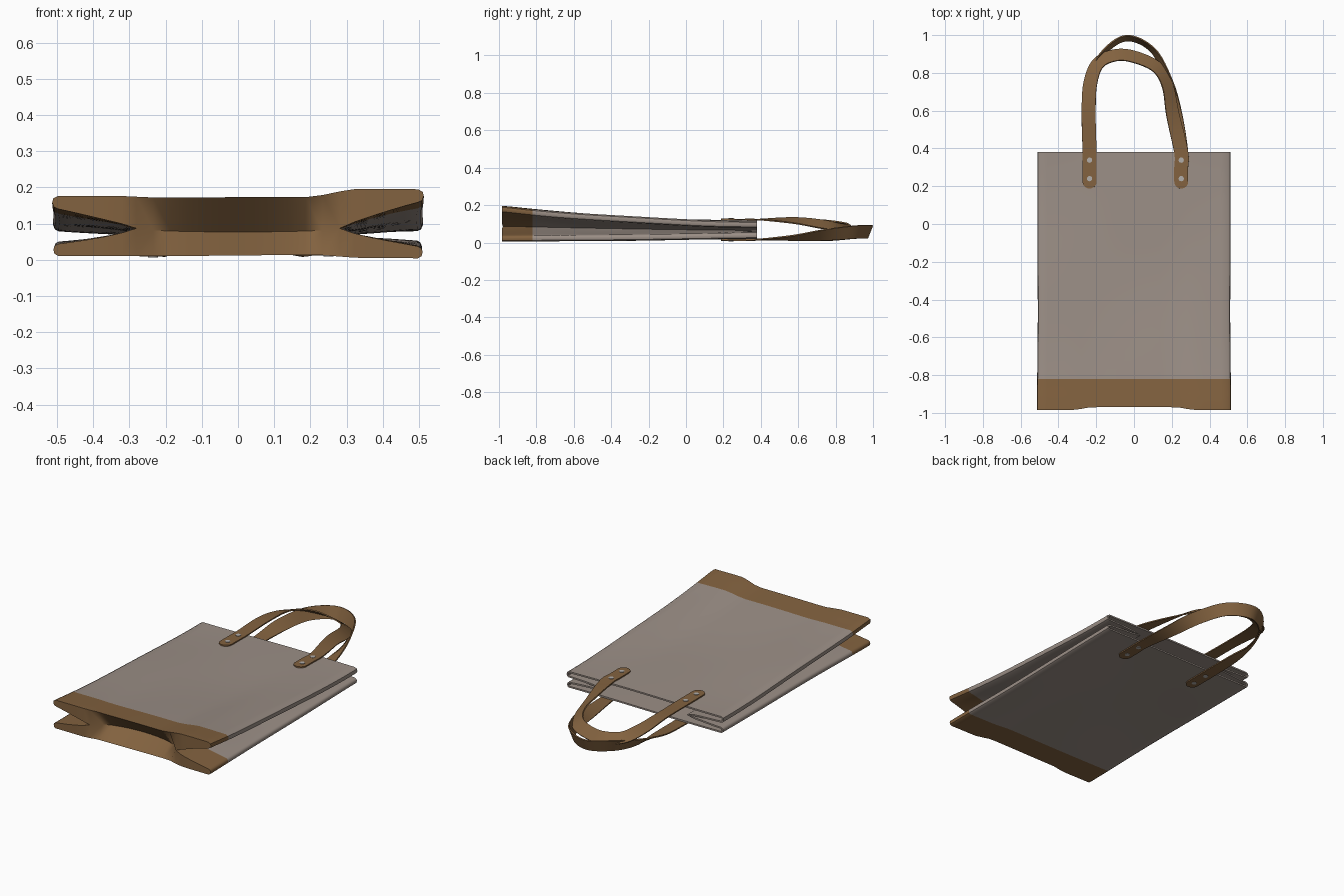
import bpy, bmesh, math
from mathutils import Vector

if "Cube" in bpy.data.objects:
    bpy.data.objects.remove(bpy.data.objects["Cube"])


def material(name, rgb):
    m = bpy.data.materials.new(name)
    m.diffuse_color = (*rgb, 1)
    m.use_nodes = True
    m.node_tree.nodes["Principled BSDF"].inputs["Base Color"].default_value = m.diffuse_color
    return m


CANVAS = material("grey canvas", (0.33, 0.275, 0.24))
LEATHER = material("brown leather", (0.225, 0.122, 0.05))
METAL = material("rivet metal", (0.45, 0.43, 0.41))

Y_MOUTH, Y_BAND, Y_BASE, CREASE = 0.38, -0.82, -0.97, 0.28


def ease(t):
    t = max(0, min(1, t))
    return t * t * (3 - 2 * t)


def along(y):
    return max(0, min(1, (Y_MOUTH - y) / (Y_MOUTH - Y_BASE)))


# Heights of the upper and lower panels, with soft creasing
def z_top(x, y):
    t = along(y)
    lift = 0.024 * ease((x - 0.18) / 0.16) + 0.006 * ease((-x - 0.2) / 0.15)
    return 0.117 + 0.055 * t ** 1.8 + lift * t * t + 0.003 * math.sin(6 * x + 1) * math.sin(6 * y)


def z_low(x, y):
    t = along(y)
    return 0.019 - 0.007 * t - 0.009 * ease((x - 0.2) / 0.15) * t + 0.002 * math.sin(5 * x) * math.sin(5 * y)


def finish(bm, name, mats):
    bmesh.ops.recalc_face_normals(bm, faces=bm.faces[:])
    me = bpy.data.meshes.new(name)
    bm.to_mesh(me)
    bm.free()
    for m in mats:
        me.materials.append(m)
    ob = bpy.data.objects.new(name, me)
    bpy.context.collection.objects.link(ob)
    return ob


def activate(ob):
    bpy.ops.object.select_all(action='DESELECT')
    ob.select_set(True)
    bpy.context.view_layer.objects.active = ob


def smooth(ob, deg=40):
    activate(ob)
    bpy.ops.object.shade_smooth_by_angle(angle=math.radians(deg))


# Bag body: lofted sections with sides folded inward, open at the mouth
OUT = [0.28, 0.32, 0.37, 0.42, 0.46, 0.495]
INNER = [-CREASE + 2 * CREASE * i / 12 for i in range(1, 12)]
XS = [-x for x in reversed(OUT)] + INNER + OUT


def crease_z(y):
    return 0.065 + 0.022 * along(y) ** 1.5


def fold_z(x, y, upper):
    """Height of a folded side layer, from inner crease to outer edge."""
    u = ((abs(x) - CREASE) / (0.495 - CREASE)) ** 0.8
    edge = z_top(x, y) - 0.036 if upper else z_low(x, y) + 0.033
    ripple = 0.002 * math.sin(11 * y + 9 * x) * math.sin(math.pi * min(u, 1))
    return crease_z(y) * (1 - u) + edge * u + ripple


def section(y):
    def side(s):
        pts = [(s * .508, z_top(s * .5, y) - .007), (s * .511, z_top(s * .5, y) - .019),
               (s * .506, z_top(s * .5, y) - .031)]
        pts += [(s * x, fold_z(s * x, y, True)) for x in reversed(OUT)]
        pts += [(s * x, fold_z(s * x, y, False)) for x in OUT[1:]]
        pts += [(s * .504, z_low(s * .5, y) + .028), (s * .508, z_low(s * .5, y) + .018),
                (s * .505, z_low(s * .5, y) + .006)]
        return pts
    loop = [(x, z_top(x, y)) for x in XS] + side(1)
    loop += [(x, z_low(x, y)) for x in reversed(XS)] + side(-1)[::-1]
    return loop


bm = bmesh.new()
ys = [Y_MOUTH + (Y_BAND - Y_MOUTH) * i / 24 for i in range(25)] + [-0.86, -0.90, -0.94, Y_BASE]
rings = []
for y in ys:
    wob = 1 + 0.005 * math.sin(6 * y + 1) * along(y)
    ring = []
    for x, z in section(y):
        yy = y - (0.014 * ease((abs(x) - 0.22) / 0.1) if y == Y_BASE else 0)
        ring.append(bm.verts.new((x * wob, yy, z)))
    rings.append(ring)
n = len(rings[0])
for a, b in zip(rings, rings[1:]):
    for i in range(n):
        bm.faces.new((a[i], a[(i + 1) % n], b[(i + 1) % n], b[i]))

# Base: tucked inward along a central crease
end, nx, no = rings[-1], len(XS), len(OUT)
ns = 6 + 2 * no - 1
top, right = end[:nx], end[nx:nx + ns]
low = end[nx + ns:2 * nx + ns][::-1]
left = end[2 * nx + ns:][::-1]
upper_r, lower_r = right[3:3 + no][::-1], right[2 + no:2 + 2 * no]
upper_l, lower_l = left[3:3 + no], left[2 + no:2 + 2 * no][::-1]
mid = []
for x in INNER:
    k = 1 - (abs(x) / CREASE) ** 2
    mid.append(bm.verts.new((x, Y_BASE + 0.10 * k ** 0.6, 0.087 - 0.010 * k ** 0.5)))
for row, inner in ((top, upper_l + mid + upper_r), (low, lower_l + mid + lower_r)):
    for i in range(nx - 1):
        bm.faces.new((row[i], row[i + 1], inner[i + 1], inner[i]))
for s, t_i, in ((right, -1), (left, 0)):
    bm.faces.new([top[t_i]] + s[:4])
    bm.faces.new(s[-4:] + [low[t_i]])
for f in bm.faces:
    f.material_index = 1 if f.calc_center_median().y < Y_BAND else 0
bag = finish(bm, "bag_body", [CANVAS, LEATHER])
sol = bag.modifiers.new("cloth thickness", 'SOLIDIFY')
sol.thickness, sol.offset = 0.009, -1
activate(bag)
bpy.ops.object.modifier_apply(modifier=sol.name)
smooth(bag)


# Handles: flat straps that twist along a curved path
def spline(p, steps=8):
    out = []
    for i in range(len(p) - 1):
        a, b, c, d = p[max(i - 1, 0)], p[i], p[i + 1], p[min(i + 2, len(p) - 1)]
        for k in range(steps):
            t = k / steps
            out.append([0.5 * (2 * q + (r - o) * t + (2 * o - 5 * q + 4 * r - s) * t * t
                               + (3 * q - o - 3 * r + s) * t ** 3) for o, q, r, s in zip(a, b, c, d)])
    return out + [list(p[-1])]


def strap(name, pts, width=0.074, thick=0.007):
    path = spline(pts)
    pos = [Vector(p[:3]) for p in path]
    dist = [0]
    for a, b in zip(pos, pos[1:]):
        dist.append(dist[-1] + (b - a).length)
    bm = bmesh.new()
    rows = []
    for i, p in enumerate(pos):
        t = (pos[min(i + 1, len(pos) - 1)] - pos[max(i - 1, 0)]).normalized()
        out = Vector((-t.y, t.x, 0)).normalized()
        r = math.radians(path[i][3])
        w = out * math.cos(r) + Vector((0, 0, 1)) * math.sin(r)
        w = (w - t * w.dot(t)).normalized()
        nrm = t.cross(w)
        d = min(dist[i], dist[-1] - dist[i], 0.036) / 0.036
        h = width / 2 * max(0.2, math.sqrt(max(0, 1 - (1 - d) ** 2)))
        rows.append([bm.verts.new(p + w * h * a + nrm * thick / 2 * b)
                     for a, b in ((-1, -1), (1, -1), (1, 1), (-1, 1))])
    for a, b in zip(rows, rows[1:]):
        for i in range(4):
            bm.faces.new((a[i], a[(i + 1) % 4], b[(i + 1) % 4], b[i]))
    bm.faces.new(rows[0])
    bm.faces.new(rows[-1])
    smooth(finish(bm, name, [LEATHER]))


def tab(x, surf, off):
    return [(x, y, surf(x, y) + off, 0) for y in (0.188, 0.226, 0.30, 0.38)]


LX, RX = -0.235, 0.25
strap("upper_handle", tab(LX, z_top, .004) + [
    (-.24, .58, .122, 0), (-.232, .74, .11, -15), (-.19, .85, .09, -30), (-.10, .893, .08, -35),
    (.0, .885, .075, -35), (.12, .83, .08, -38), (.178, .73, .097, -40), (.205, .58, .117, -25),
] + tab(RX, z_top, .004)[::-1])
strap("lower_handle", tab(LX, z_low, -.004) + [
    (-.24, .58, .022, 8), (-.228, .75, .036, 45), (-.165, .90, .055, 70), (-.04, .984, .058, 68),
    (.10, .92, .057, 70), (.18, .76, .043, 55), (.22, .58, .026, 22),
] + tab(RX, z_low, -.004)[::-1])

# Rivets on both faces
for side, surf, off in (("upper", z_top, 0.008), ("lower", z_low, -0.008)):
    for x in (LX, RX):
        for y in (0.24, 0.338):
            bpy.ops.mesh.primitive_cylinder_add(vertices=16, radius=0.014, depth=0.004,
                                                location=(x, y, surf(x, y) + off))
            ob = bpy.context.object
            ob.name = side + "_rivet"
            ob.data.materials.append(METAL)
            smooth(ob)
